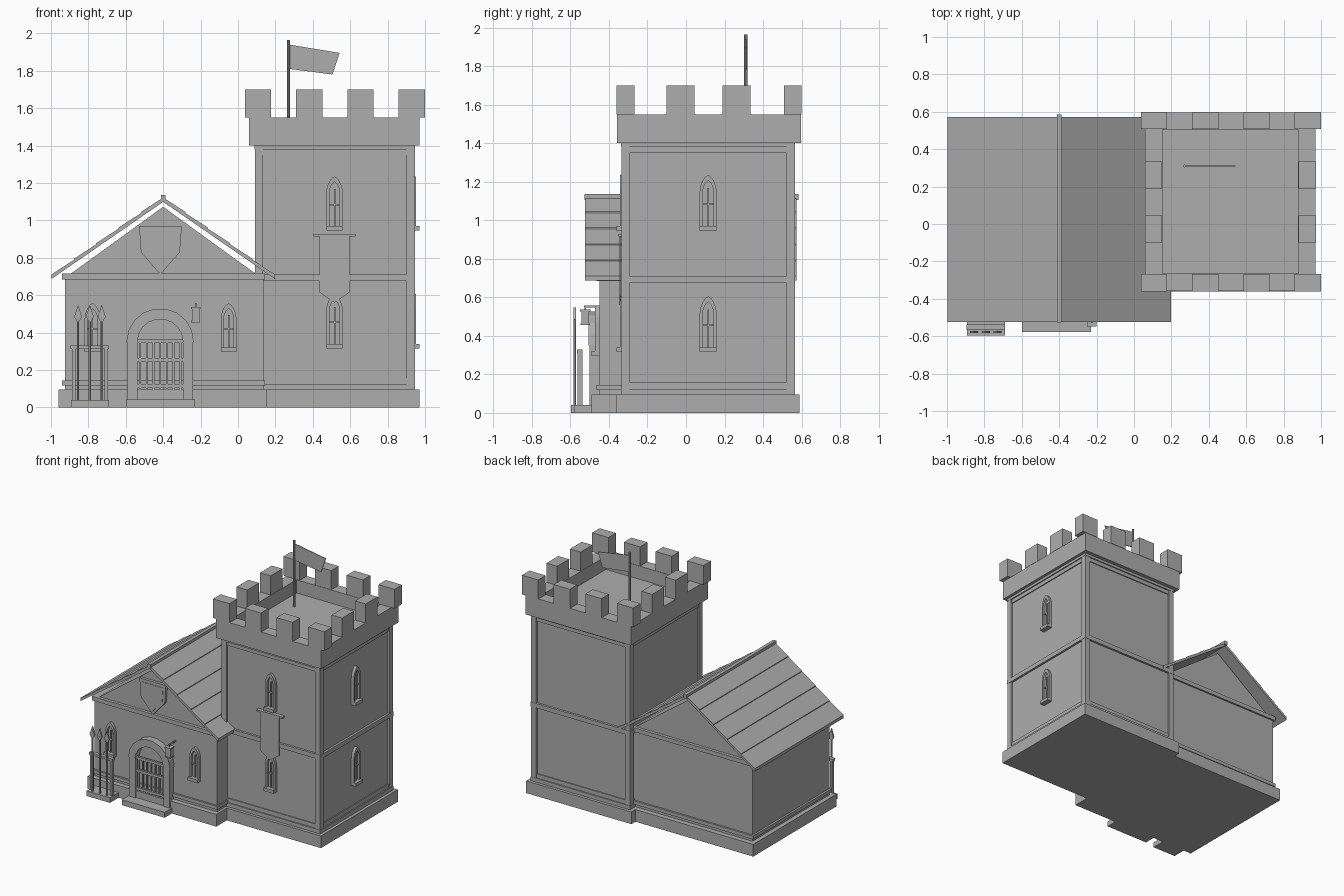
import bpy, bmesh, math
from mathutils import Vector

if "Cube" in bpy.data.objects:
    bpy.data.objects.remove(bpy.data.objects["Cube"], do_unlink=True)

GREY = (0.42, 0.42, 0.42, 1)
stone = bpy.data.materials.new("stone_grey")
stone.use_nodes = True
stone.diffuse_color = GREY
bsdf = next(n for n in stone.node_tree.nodes if n.type == 'BSDF_PRINCIPLED')
bsdf.inputs["Base Color"].default_value = GREY
bsdf.inputs["Roughness"].default_value = 0.8


def finish(name, bm):
    bmesh.ops.recalc_face_normals(bm, faces=bm.faces[:])
    mesh = bpy.data.meshes.new(name)
    bm.to_mesh(mesh)
    bm.free()
    mesh.materials.append(stone)
    ob = bpy.data.objects.new(name, mesh)
    bpy.context.collection.objects.link(ob)
    return ob


def add_box(bm, x, y, z):
    vs = bmesh.ops.create_cube(bm, size=1)["verts"]
    for v in vs:
        v.co = Vector([(a + b) / 2 + c * (b - a) for (a, b), c in zip((x, y, z), v.co)])


def boxes(name, *parts):
    bm = bmesh.new()
    for p in parts:
        add_box(bm, *p)
    return finish(name, bm)


# Wall frames: turn (along, up, outward) into model space
def front(y):
    return lambda u, v, d: Vector((u, y - d, v))


def side(x):
    return lambda u, v, d: Vector((x + d, u, v))


def add_prism(bm, pts, place, d0, d1):
    a = [bm.verts.new(place(u, v, d0)) for u, v in pts]
    b = [bm.verts.new(place(u, v, d1)) for u, v in pts]
    bm.faces.new(a)
    bm.faces.new(b[::-1])
    for i in range(len(a)):
        j = (i + 1) % len(a)
        bm.faces.new((a[i], b[i], b[j], a[j]))


def prism(name, pts, place, d0, d1):
    bm = bmesh.new()
    add_prism(bm, pts, place, d0, d1)
    return finish(name, bm)


def placed_box(bm, place, u, v, d):
    add_prism(bm, [(u[0], v[0]), (u[1], v[0]), (u[1], v[1]), (u[0], v[1])], place, *d)


def rod(name, bottom, top, r, r2=None, sides=8):
    bm = bmesh.new()
    a, b = Vector(bottom), Vector(top)
    geo = bmesh.ops.create_cone(bm, cap_ends=True, segments=sides, radius1=r,
                                radius2=r if r2 is None else r2, depth=(b - a).length)
    q = (b - a).to_track_quat('Z', 'Y')
    for v in geo["verts"]:
        v.co = q @ v.co + (a + b) / 2
    return finish(name, bm)


# Pointed arch outline, up one side and down the other
def lancet(u, base, half, spring, top, n=5):
    left = []
    for i in range(n + 1):
        t = i / n * math.pi / 2
        left.append((half * (1 - 0.9 * (1 - math.cos(t)) - 0.1 * i / n),
                     spring + (top - spring) * (0.65 * math.sin(t) + 0.35 * i / n)))
    pts = [(half, base)] + left
    return [(u - a, v) for a, v in pts] + [(u + a, v) for a, v in pts[-2::-1]]


def window(name, place, u, base, height, half):
    top = base + height
    spring = top - half * 2
    outer = lancet(u, base, half, spring, top)
    inner = lancet(u, base + 0.025, half * 0.62, spring, top - 0.03)
    bm = bmesh.new()
    # Arched frame, one block per side of the outline
    for i in range(len(outer) - 1):
        add_prism(bm, [outer[i], outer[i + 1], inner[i + 1], inner[i]], place, 0, 0.022)
    # Sill, glazing bars and pane
    placed_box(bm, place, (u - half, u + half), (base, base + 0.025), (0, 0.04))
    placed_box(bm, place, (u - 0.004, u + 0.004), (base + 0.02, spring + 0.02), (0, 0.013))
    cross = base + height * 0.48
    placed_box(bm, place, (u - half * 0.7, u + half * 0.7), (cross - 0.004, cross + 0.004), (0, 0.013))
    add_prism(bm, inner, place, -0.01, 0.004)
    return finish(name, bm)


# Tower walls with corner posts and bands
X0, X1, Y0, Y1 = 0.09, 0.945, -0.335, 0.565
boxes("tower_plinth", ((0.06, 0.97), (-0.36, 0.59), (0, 0.095)))
boxes("tower_walls", ((X0 + .015, X1 - .015), (Y0 + .015, Y1 - .015), (0.05, 1.42)))
boxes("tower_posts", *[((x, x + .043), (y, y + .043), (0.09, 1.41))
                       for x in (X0, X1 - .043) for y in (Y0, Y1 - .043)])
boxes("tower_bands", *[((X0 + e, X1 - e), (Y0 + e, Y1 - e), z) for e, z in
                       ((-.002, (0.09, 0.125)), (.007, (0.125, 0.157)), (-.002, (0.675, 0.71)),
                        (.007, (1.35, 1.38)), (-.002, (1.38, 1.405)))])

# Battlements
PX, PY = (0.06, 0.97), (-0.357, 0.597)
T = 0.092
boxes("tower_cornice", (PX, PY, (1.40, 1.447)))
boxes("parapet", (PX, (PY[0], PY[0] + T), (1.447, 1.55)), (PX, (PY[1] - T, PY[1]), (1.447, 1.55)),
      ((PX[0], PX[0] + T), PY, (1.447, 1.55)), ((PX[1] - T, PX[1]), PY, (1.447, 1.55)))
merlons = []
for i in range(4):
    x = 0.037 + i * 0.274
    for y in (PY[0] - .003, PY[1] - T + .003):
        merlons.append(((x, x + .14), (y, y + T), (1.55, 1.70)))
for y in (-0.1, 0.19):
    for x in (PX[0] - .002, PX[1] - T + .002):
        merlons.append(((x, x + T), (y, y + .145), (1.55, 1.70)))
boxes("merlons", *merlons)

# Flag
rod("flag_pole", (0.27, 0.31, 1.44), (0.27, 0.31, 1.965), 0.008)
prism("flag", [(0.272, 1.94), (0.543, 1.895), (0.505, 1.78), (0.272, 1.81)], front(0.31), -.003, .003)

# Hall
HX, HY = (-0.925, 0.135), (-0.45, 0.5)
boxes("hall_plinth", ((-0.96, 0.155), (-0.49, 0.54), (0, 0.095)))
boxes("hall_walls", (HX, HY, (0.05, 0.7)))
boxes("hall_bands", *[((HX[0] - .015, HX[1] + .01), (HY[0] - .014, HY[1] + .014), z)
                      for z in ((0.118, 0.145), (0.685, 0.717))])
prism("hall_gable", [(-0.9, 0.71), (0.1, 0.71), (-0.4, 1.072)], front(0), -0.49, 0.44)

# Roof with lapped rows of shingles
ROWS, HALF, RIDGE, EAVE, LAP = 5, 0.597, 1.122, 0.705, 0.006
slope = []
for i in range(ROWS):
    for k, lift in ((i, 0), (i + 1, LAP)):
        slope.append((HALF * k / ROWS, RIDGE + (EAVE - RIDGE) * k / ROWS + lift))
under = [(HALF, EAVE - 0.018), (0, RIDGE - 0.023)]
half_roof = slope + under
for name, s in (("roof_left", 1), ("roof_right", -1)):
    prism(name, [(-0.4 + s * u, v) for u, v in half_roof], front(0), -0.573, 0.523)
boxes("ridge_cap", ((-0.413, -0.387), (-0.527, 0.585), (1.105, 1.135)))

# Windows
for base in (0.315, 0.945):
    window("tower_front_window", front(Y0 + .015), 0.516, base, 0.29, 0.044)
    window("tower_side_window", side(X1 - .015), 0.115, base, 0.29, 0.044)
for u in (-0.778, -0.05):
    window("hall_window", front(HY[0]), u, 0.295, 0.262, 0.042)

# Hanging banner
prism("banner", [(0.436, 0.915), (0.436, 0.615), (0.516, 0.56), (0.596, 0.615), (0.596, 0.915)],
      front(Y0), 0.004, 0.010)
boxes("banner_rod", ((0.404, 0.628), (Y0 - .015, Y0 + .02), (0.915, 0.928)))

# Gable shield with raised face
shield = [(-.114, .97), (-.104, .83), (0, .71), (.104, .83), (.114, .97)]
prism("shield", [(u - .415, v) for u, v in shield], front(-0.44), 0, 0.022)
prism("shield_face", [(u * .8 - .415, (v - .85) * .8 + .85) for u, v in shield], front(-0.462), 0, 0.003)

# Doorway: step, jambs, arch stones and barred gate
DX, SPRING, RO, RI = -0.416, 0.35, 0.18, 0.122
boxes("door_step", ((-0.6, -0.23), (-0.578, -0.45), (0, 0.042)))
boxes("door_jambs", *[((DX + a, DX + b), (-0.5, -0.44), (0.04, SPRING))
                      for a, b in ((-RO + .005, -RI), (RI, RO - .005))])
arch = bmesh.new()
N = 9
for i in range(N):
    a, b = math.pi * i / N, math.pi * (i + 1) / N
    add_prism(arch, [(DX + r * math.cos(t), SPRING + r * math.sin(t))
                     for r, t in ((RI, a), (RO, a), (RO, b), (RI, b))], front(-0.44), 0, 0.065)
finish("door_arch", arch)
bars = []
for i in range(7):
    u = (i - 3) * 0.036
    top = SPRING + math.sqrt(RI ** 2 - u ** 2)
    bars.append(((DX + u - .005, DX + u + .005), (-0.485, -0.473), (0.05, min(top, 0.36))))
for z in (0.115, 0.255, 0.355):
    bars.append(((DX - RI, DX + RI), (-0.492, -0.475), (z - .01, z + .01)))
boxes("door_gate", *bars)

# Lantern on a bracket
boxes("lantern_bracket", ((-0.231, -0.221), (-0.53, -0.44), (0.548, 0.558)),
      ((-0.229, -0.223), (-0.526, -0.52), (0.53, 0.55)))
boxes("lantern", ((-0.246, -0.206), (-0.543, -0.503), (0.462, 0.53)),
      ((-0.252, -0.2), (-0.549, -0.497), (0.527, 0.536)),
      ((-0.25, -0.202), (-0.547, -0.499), (0.455, 0.464)))

# Spear rack
boxes("rack_base", ((-0.893, -0.69), (-0.596, -0.49), (0, 0.04)))
boxes("rack_frame", *[((x, x + .02), (-0.562, -0.538), (0.04, 0.33)) for x in (-0.888, -0.715)],
      ((-0.895, -0.69), (-0.566, -0.536), (0.312, 0.33)))
for x in (-0.855, -0.792, -0.729):
    rod("spear_shaft", (x, -0.577, 0.04), (x, -0.577, 0.485), 0.007, sides=6)
    prism("spear_head", [(x - .008, .46), (x + .008, .46), (x + .021, .485), (x, .548), (x - .021, .485)],
          front(-0.577), -0.006, 0.006)
